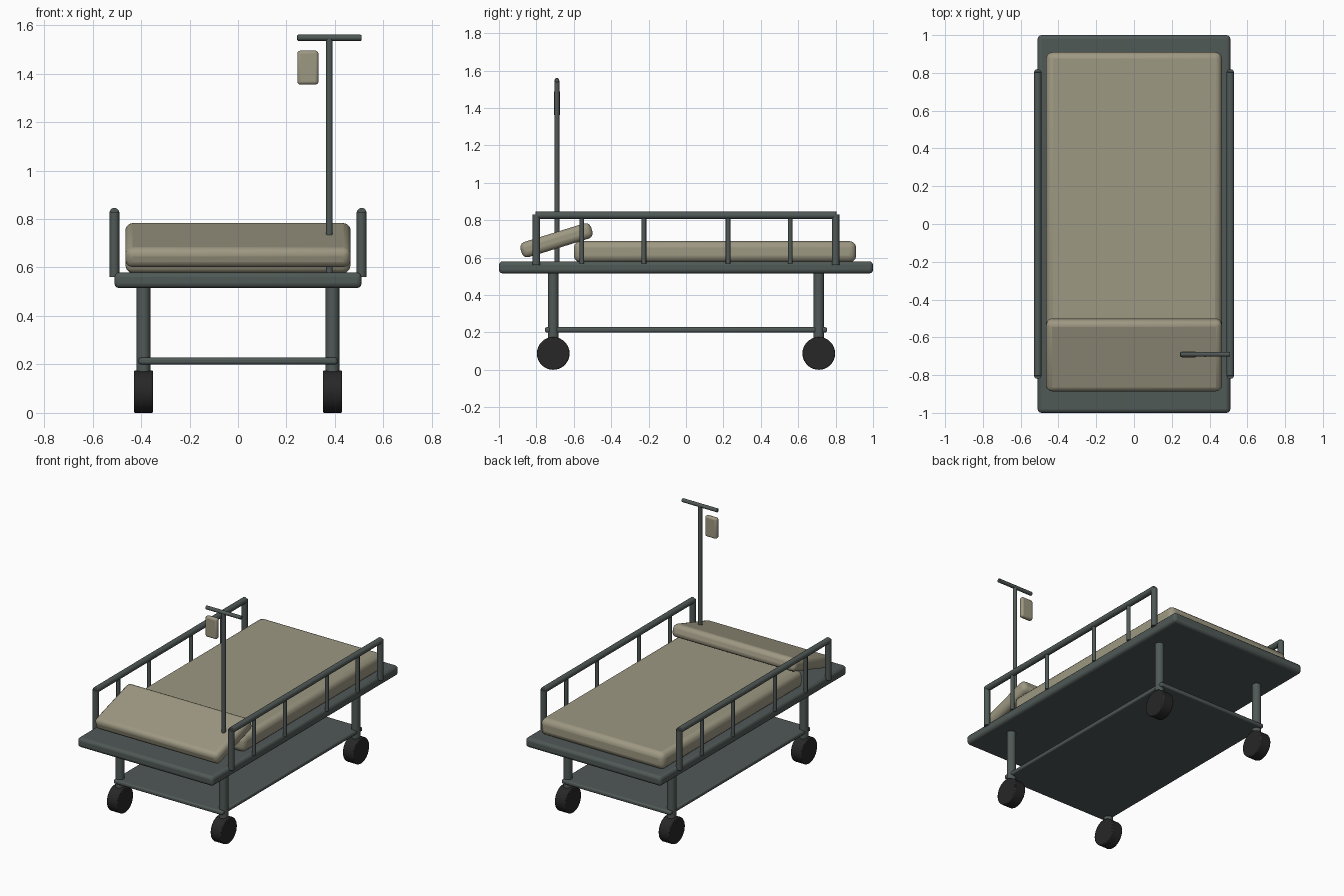
import bpy, math

if "Cube" in bpy.data.objects:
    bpy.data.objects.remove(bpy.data.objects["Cube"])


def material(name, rgb):
    m = bpy.data.materials.new(name)
    m.diffuse_color = (*rgb, 1)
    m.use_nodes = True
    m.node_tree.nodes["Principled BSDF"].inputs["Base Color"].default_value = m.diffuse_color
    return m


FRAME = material("grey green metal", (0.08, 0.1, 0.095))
PAD = material("beige vinyl", (0.34, 0.315, 0.225))
RUBBER = material("black rubber", (0.02, 0.02, 0.02))


def finish(ob, name, mat, bevel, segments):
    ob.name = name
    ob.data.materials.append(mat)
    if bevel:
        mod = ob.modifiers.new("bevel", "BEVEL")
        mod.width = bevel
        mod.segments = segments
        mod.limit_method = "ANGLE"
        mod.angle_limit = math.radians(40)
    bpy.ops.object.shade_smooth_by_angle(angle=math.radians(35))
    return ob


def box(name, lo, hi, mat, bevel, segments=3, tilt=0):
    centre = [(a + b) / 2 for a, b in zip(lo, hi)]
    bpy.ops.mesh.primitive_cube_add(size=1, location=centre)
    ob = bpy.context.object
    ob.scale = [b - a for a, b in zip(lo, hi)]
    bpy.ops.object.transform_apply(location=False, rotation=False, scale=True)
    ob.rotation_euler.x = tilt
    return finish(ob, name, mat, bevel, segments)


def rod(name, centre, radius, length, axis, mat, bevel=0.0, sides=20):
    turn = {"x": (0, math.pi / 2, 0), "y": (math.pi / 2, 0, 0), "z": (0, 0, 0)}[axis]
    bpy.ops.mesh.primitive_cylinder_add(vertices=sides, radius=radius, depth=length,
                                        location=centre, rotation=turn)
    return finish(bpy.context.object, name, mat, bevel, 2)


# Bed deck and lower shelf
box("bed_deck", (-0.51, -1, 0.515), (0.51, 1, 0.58), FRAME, 0.02)
box("lower_shelf", (-0.41, -0.755, 0.2), (0.41, 0.755, 0.228), FRAME, 0.01)

# Mattress and raised headrest
box("mattress", (-0.465, -0.6, 0.575), (0.465, 0.91, 0.688), PAD, 0.035)
box("headrest", (-0.465, -0.89, 0.65), (0.465, -0.495, 0.735), PAD, 0.03,
    tilt=math.radians(17.2))

for sx, side in ((-1, "left"), (1, "right")):
    # Legs and wheels
    for sy, end in ((-1, "front"), (1, "back")):
        rod(f"{end}_{side}_leg", (sx * 0.39, sy * 0.71, 0.335), 0.028, 0.4, "z", FRAME)
        rod(f"{end}_{side}_wheel", (sx * 0.39, sy * 0.71, 0.0875), 0.0875, 0.08, "x",
            RUBBER, 0.006, 32)
        rod(f"{end}_{side}_rail_post", (sx * 0.51, sy * 0.8, 0.695), 0.02, 0.27, "z", FRAME)
    # Side rail with thinner uprights
    rod(f"{side}_top_rail", (sx * 0.51, 0, 0.826), 0.02, 1.61, "y", FRAME, 0.004)
    for y in (-0.557, -0.225, 0.225, 0.557):
        rod(f"{side}_rail_upright", (sx * 0.51, y, 0.697), 0.0125, 0.26, "z", FRAME)

# Drip stand with hanging bag
rod("drip_pole", (0.377, -0.69, 1.055), 0.0135, 0.98, "z", FRAME)
rod("drip_crossbar", (0.377, -0.69, 1.548), 0.0125, 0.265, "x", FRAME, 0.003)
box("drip_bag", (0.245, -0.706, 1.355), (0.332, -0.674, 1.495), PAD, 0.012)
